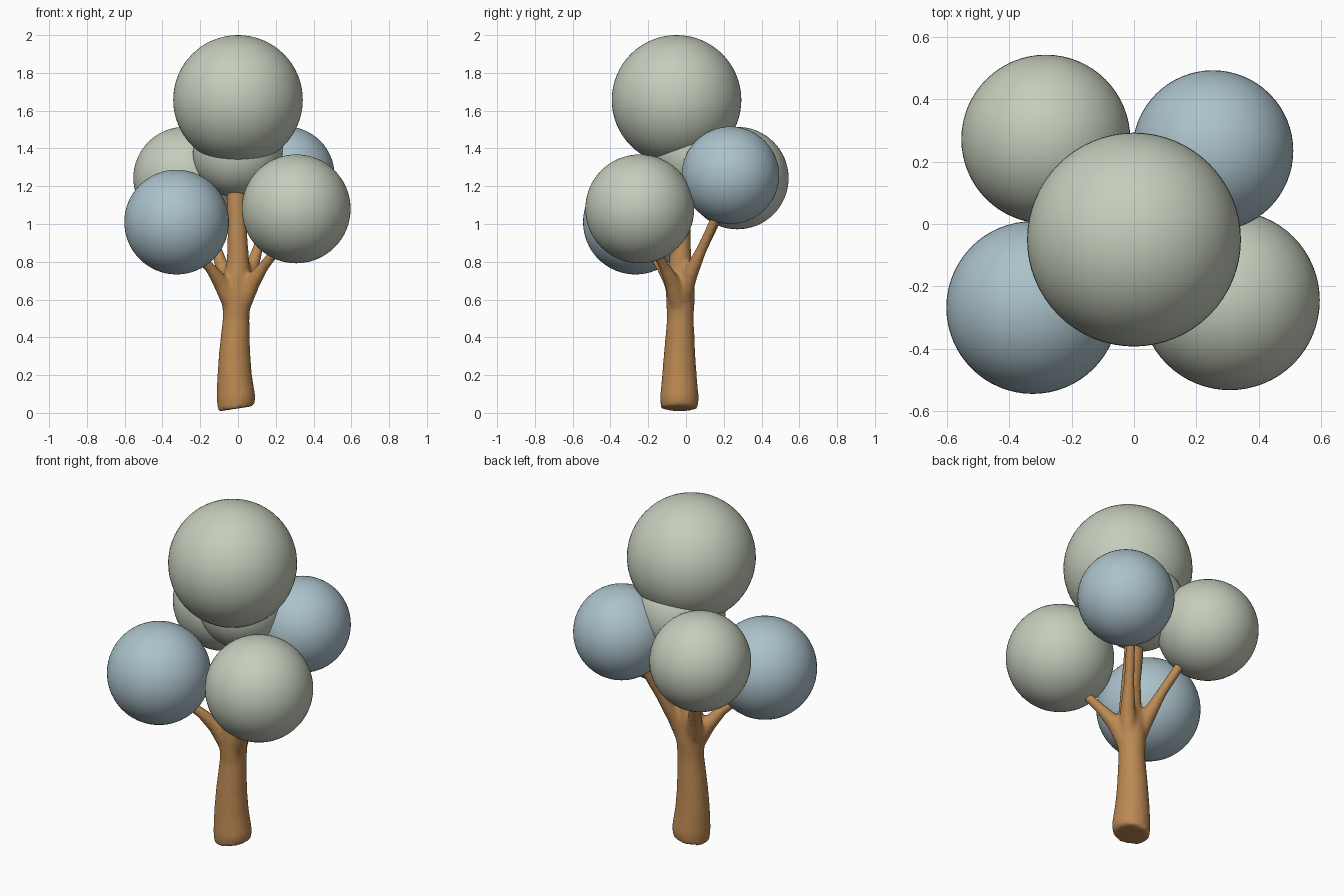
import bpy, bmesh, math
from mathutils import Vector, Matrix

if "Cube" in bpy.data.objects:
    bpy.data.objects.remove(bpy.data.objects["Cube"])


def material(name, rgb):
    m = bpy.data.materials.new(name)
    m.diffuse_color = (*rgb, 1)
    m.use_nodes = True
    m.node_tree.nodes["Principled BSDF"].inputs["Base Color"].default_value = m.diffuse_color
    return m


SAGE = material("sage green", (0.56, 0.61, 0.50))
BLUE = material("dusty blue", (0.41, 0.54, 0.60))
BARK = material("bark brown", (0.50, 0.25, 0.085))


def foliage(name, centre, radius, mat):
    bpy.ops.mesh.primitive_uv_sphere_add(segments=64, ring_count=32, radius=radius, location=centre)
    ob = bpy.context.object
    ob.name = name
    ob.data.materials.append(mat)
    bpy.ops.object.shade_smooth()


def add_tube(bm, path, sides=20, base_tilt=0.0):
    """Closed tapered tube through (x, y, z, radius) points."""
    pts = [Vector(p[:3]) for p in path]
    rings = []
    for i, p in enumerate(pts):
        d = pts[min(i + 1, len(pts) - 1)] - pts[max(i - 1, 0)]
        rot = Vector((0, 0, 1)).rotation_difference(d).to_matrix()
        if i == 0 and base_tilt:
            rot = Matrix.Rotation(-base_tilt, 3, 'Y')
        ring = []
        for k in range(sides):
            a = 2 * math.pi * k / sides
            ring.append(bm.verts.new(p + rot @ Vector((math.cos(a), math.sin(a), 0)) * path[i][3]))
        rings.append(ring)
    for r0, r1 in zip(rings, rings[1:]):
        for k in range(sides):
            n = (k + 1) % sides
            bm.faces.new((r0[k], r0[n], r1[n], r1[k]))
    bm.faces.new(rings[0][::-1])
    bm.faces.new(rings[-1])


# Foliage balls
foliage("top_foliage", (0, -0.05, 1.657), 0.343, SAGE)
foliage("middle_foliage", (0, 0.05, 1.38), 0.24, SAGE)
foliage("front_left_foliage", (-0.325, -0.268, 1.01), 0.277, BLUE)
foliage("front_right_foliage", (0.308, -0.245, 1.08), 0.288, SAGE)
foliage("back_left_foliage", (-0.283, 0.272, 1.243), 0.271, SAGE)
foliage("back_right_foliage", (0.253, 0.235, 1.258), 0.258, BLUE)

# Trunk with its branches, fused into one smooth form
bm = bmesh.new()
add_tube(bm, [(-0.01, -0.035, 0.022, 0.098), (-0.01, -0.035, 0.08, 0.103),
              (-0.018, -0.035, 0.2, 0.092), (-0.018, -0.034, 0.32, 0.083),
              (-0.01, -0.03, 0.5, 0.071), (-0.008, -0.03, 0.62, 0.077),
              (-0.005, -0.03, 0.72, 0.073), (0, -0.03, 0.8, 0.06),
              (-0.003, -0.028, 0.95, 0.052), (-0.008, -0.015, 1.1, 0.052),
              (-0.008, 0.0, 1.26, 0.05)], base_tilt=0.15)
branches = [
    [(-0.03, -0.04, 0.57, 0.05), (-0.09, -0.075, 0.69, 0.044),
     (-0.145, -0.125, 0.765, 0.03), (-0.22, -0.18, 0.84, 0.026)],
    [(0.02, -0.04, 0.57, 0.05), (0.075, -0.07, 0.69, 0.044),
     (0.135, -0.115, 0.775, 0.03), (0.21, -0.17, 0.87, 0.026)],
    [(-0.03, -0.02, 0.6, 0.048), (-0.07, 0.02, 0.73, 0.042),
     (-0.115, 0.085, 0.87, 0.029), (-0.19, 0.18, 1.06, 0.026)],
    [(0.02, -0.02, 0.6, 0.048), (0.06, 0.02, 0.73, 0.042),
     (0.105, 0.085, 0.87, 0.029), (0.165, 0.17, 1.06, 0.026)],
]
for b in branches:
    add_tube(bm, b, 14)
me = bpy.data.meshes.new("trunk_and_branches")
bm.to_mesh(me)
bm.free()
me.materials.append(BARK)
trunk = bpy.data.objects.new("trunk_and_branches", me)
bpy.context.collection.objects.link(trunk)
remesh = trunk.modifiers.new("fuse", 'REMESH')
remesh.mode = 'VOXEL'
remesh.voxel_size = 0.011
remesh.use_smooth_shade = True
smooth = trunk.modifiers.new("soften", 'SMOOTH')
smooth.factor = 0.5
smooth.iterations = 10
